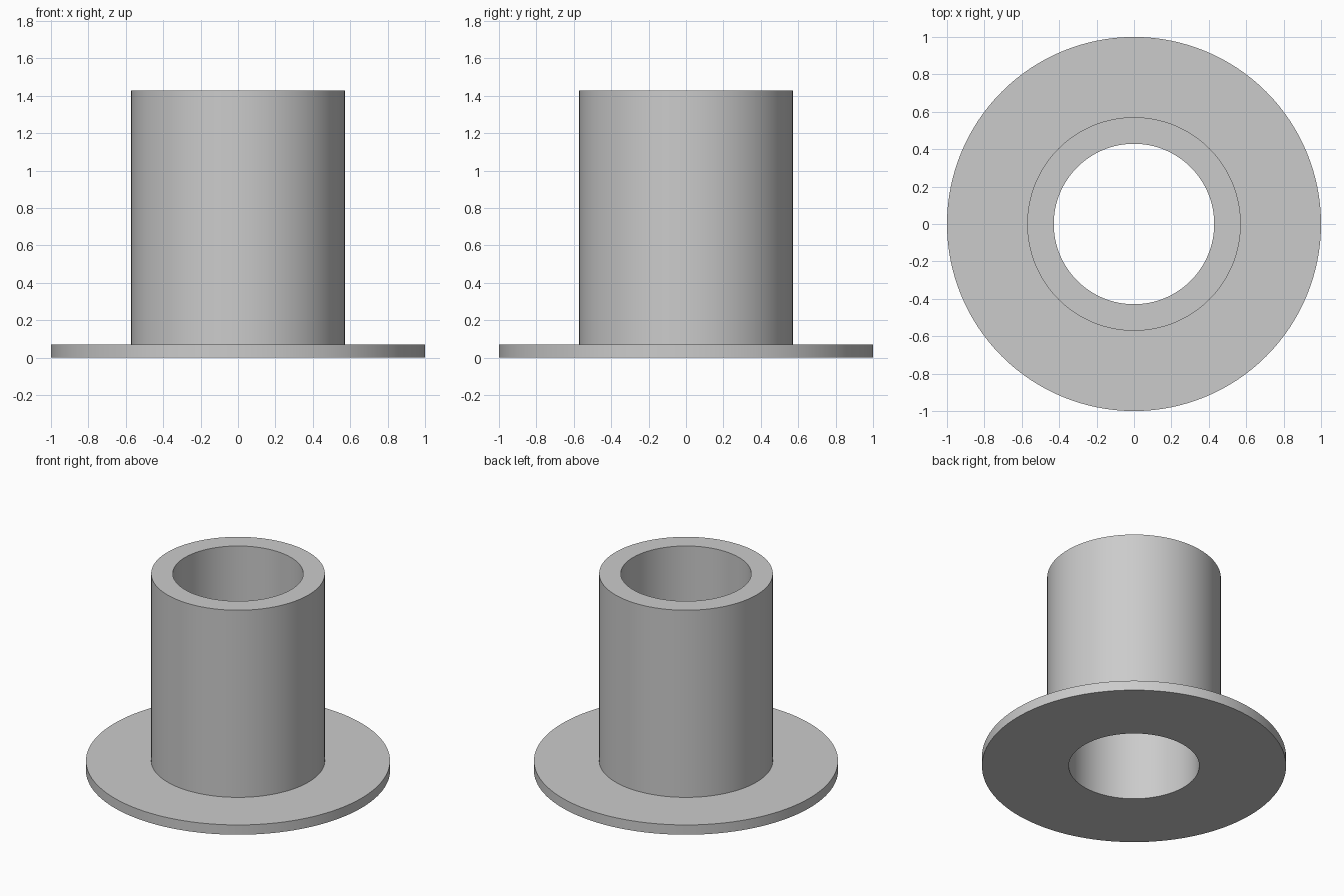
import bpy
import bmesh
import math

SEGMENTS = 128

default_cube = bpy.data.objects.get("Cube")
if default_cube:
    bpy.data.objects.remove(default_cube, do_unlink=True)

grey = bpy.data.materials.new("plain_grey")
grey.use_nodes = True
colour = (0.6, 0.6, 0.6, 1)
grey.diffuse_color = colour
grey.node_tree.nodes["Principled BSDF"].inputs["Base Color"].default_value = colour

# Sizes of the flanged sleeve
bore, sleeve, flange = 0.429, 0.571, 1.0
flange_top, sleeve_top = 0.071, 1.429

# Closed half-section, as (radius, height)
section = [(bore, 0), (flange, 0), (flange, flange_top),
           (sleeve, flange_top), (sleeve, sleeve_top), (bore, sleeve_top)]

# Revolve the section around the z axis
bm = bmesh.new()
verts = [bm.verts.new((r, 0, z)) for r, z in section]
edges = [bm.edges.new((a, b)) for a, b in zip(verts, verts[1:] + verts[:1])]
bmesh.ops.spin(bm, geom=verts + edges, cent=(0, 0, 0), axis=(0, 0, 1),
               angle=math.tau, steps=SEGMENTS, use_merge=True)
bmesh.ops.remove_doubles(bm, verts=bm.verts[:], dist=0.0001)
bmesh.ops.recalc_face_normals(bm, faces=bm.faces[:])

mesh = bpy.data.meshes.new("flanged_sleeve")
bm.to_mesh(mesh)
bm.free()
mesh.materials.append(grey)
bushing = bpy.data.objects.new("flanged_sleeve", mesh)
bpy.context.collection.objects.link(bushing)

# Smooth walls with sharp rims
bpy.ops.object.select_all(action="DESELECT")
bushing.select_set(True)
bpy.context.view_layer.objects.active = bushing
bpy.ops.object.shade_smooth_by_angle(angle=math.radians(30))
